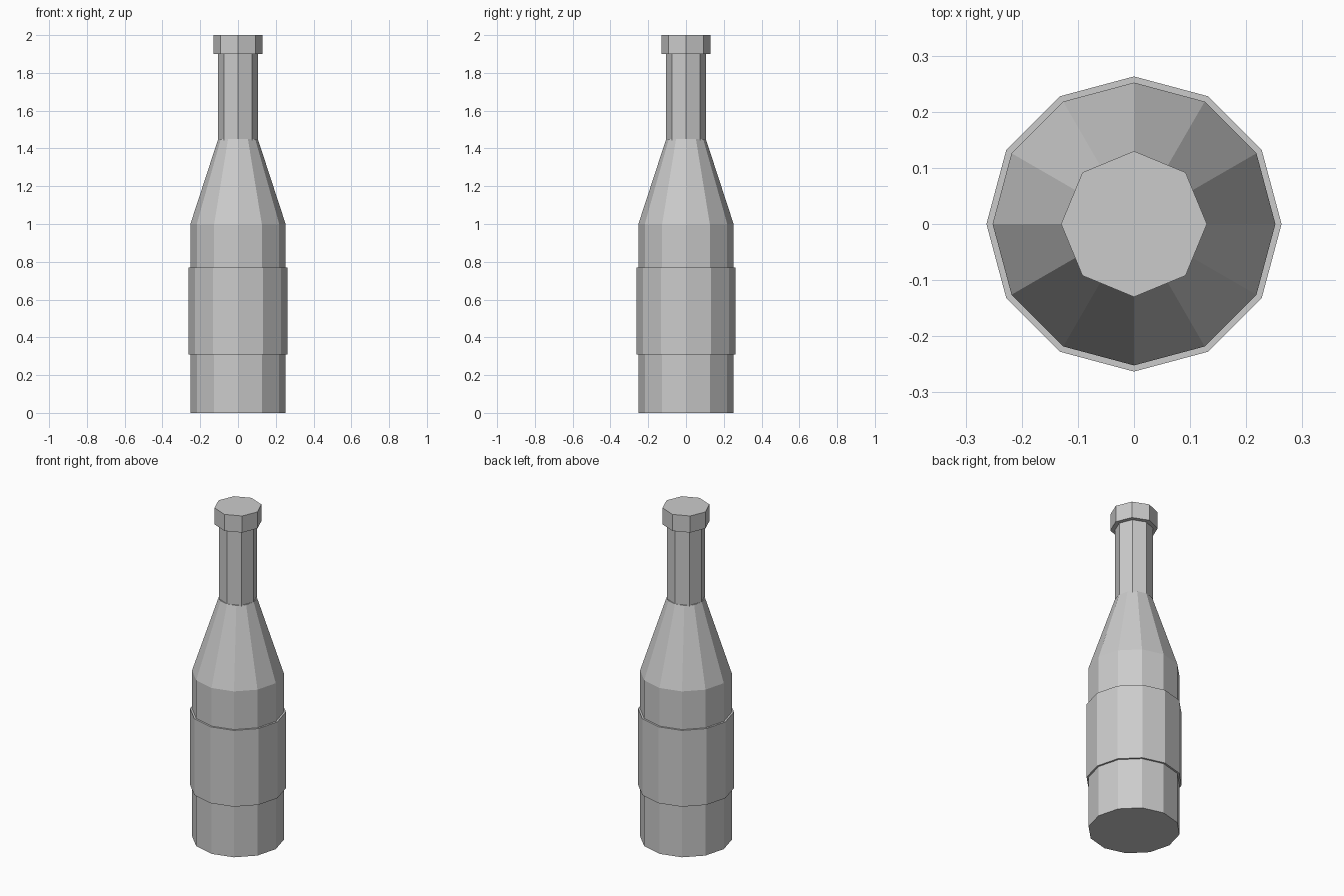
import bpy
import bmesh
from math import cos, sin, tau

cube = bpy.data.objects.get("Cube")
if cube:
    bpy.data.objects.remove(cube, do_unlink=True)

grey = bpy.data.materials.new("plain grey")
grey.use_nodes = True
colour = (0.6, 0.6, 0.6, 1)
grey.diffuse_color = colour
grey.node_tree.nodes["Principled BSDF"].inputs["Base Color"].default_value = colour


def lathe(name, sides, profile):
    """Closed faceted solid from (radius, height) pairs, bottom to top."""
    bm = bmesh.new()
    rings = [[bm.verts.new((r * cos(tau * i / sides), r * sin(tau * i / sides), z))
              for i in range(sides)] for r, z in profile]
    for low, high in zip(rings, rings[1:]):
        for i in range(sides):
            j = (i + 1) % sides
            bm.faces.new((low[i], low[j], high[j], high[i]))
    bm.faces.new(rings[0][::-1])
    bm.faces.new(rings[-1])
    mesh = bpy.data.meshes.new(name)
    bm.to_mesh(mesh)
    bm.free()
    mesh.materials.append(grey)
    obj = bpy.data.objects.new(name, mesh)
    bpy.context.collection.objects.link(obj)
    return obj


# Twelve-sided body with sloping shoulder, and the label band around it
lathe("bottle_body", 12, [(0.252, 0), (0.252, 1.0), (0.105, 1.45)])
lathe("label_band", 12, [(0.263, 0.31), (0.263, 0.77)])

# Eight-sided neck and cap
lathe("bottle_neck", 8, [(0.105, 1.44), (0.105, 1.91)])
lathe("bottle_cap", 8, [(0.13, 1.9), (0.13, 2.0)])
